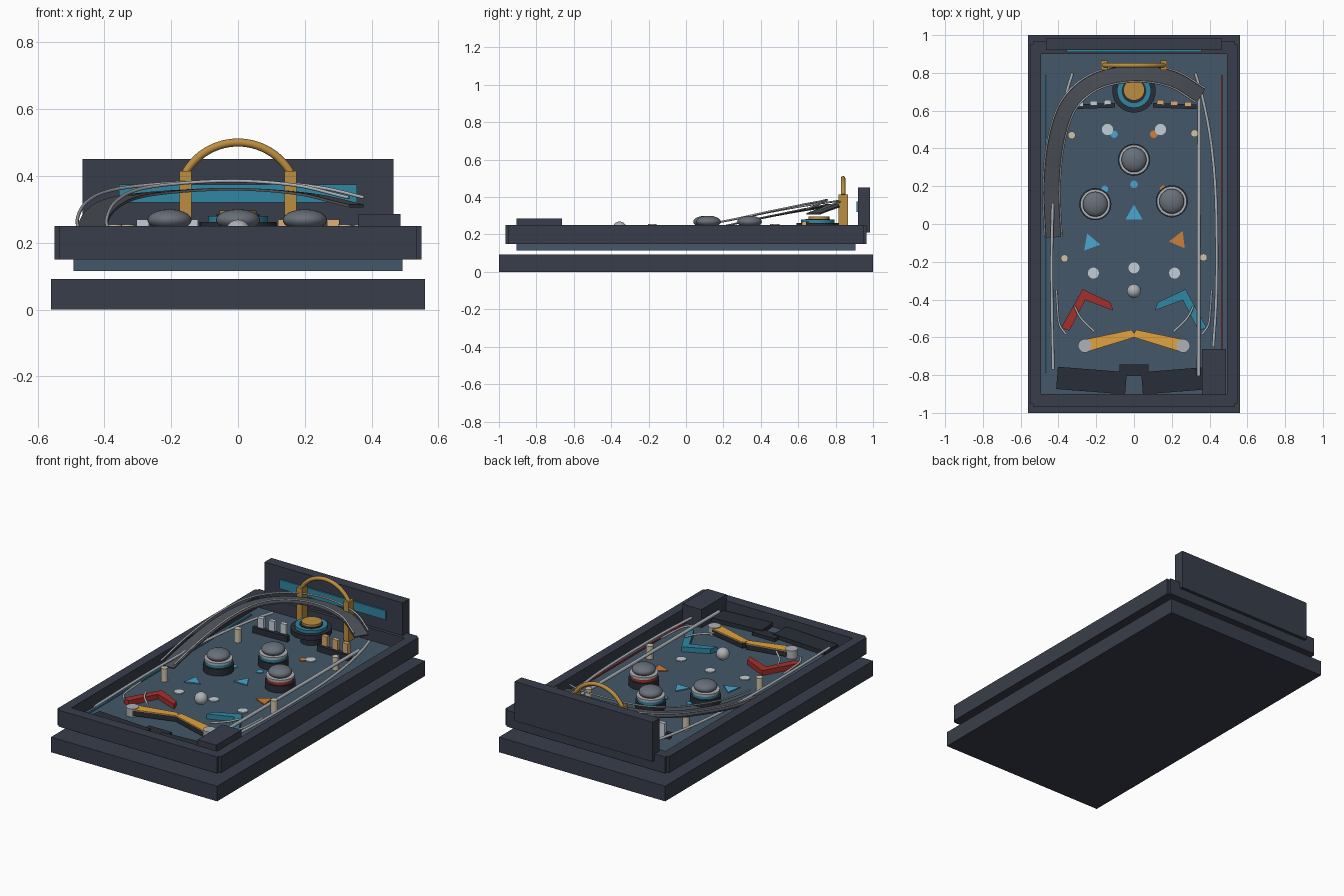
import bpy, bmesh, math
from mathutils import Vector, Matrix

if "Cube" in bpy.data.objects:
    bpy.data.objects.remove(bpy.data.objects["Cube"])

COL = dict(dark=(.04, .048, .068), black=(.022, .027, .038), field=(.058, .095, .14), teal=(.03, .24, .36),
           blue=(.07, .38, .63), gold=(.5, .27, .05), amber=(.75, .36, .05), orange=(.62, .21, .04),
           peach=(.72, .42, .18), white=(.56, .62, .68), silver=(.42, .44, .47), steel=(.14, .16, .19),
           red=(.38, .03, .025), cream=(.62, .54, .4), ramp=(.075, .085, .1))
MATS = {}
for k, c in COL.items():
    MATS[k] = bpy.data.materials.new(k)
    MATS[k].diffuse_color = (*c, 1)
Z = 0.175  # playfield surface


def finish(name, bm, mat, smooth=False):
    bmesh.ops.recalc_face_normals(bm, faces=bm.faces)
    me = bpy.data.meshes.new(name)
    bm.to_mesh(me)
    bm.free()
    me.materials.append(MATS[mat])
    ob = bpy.data.objects.new(name, me)
    bpy.context.collection.objects.link(ob)
    if smooth:
        bpy.context.view_layer.objects.active = ob
        ob.select_set(True)
        bpy.ops.object.shade_smooth_by_angle(angle=math.radians(40))
        ob.select_set(False)
    return ob


def box(name, x0, x1, y0, y1, z0, z1, mat, rot=0):
    bm = bmesh.new()
    m = (Matrix.Translation(((x0 + x1) / 2, (y0 + y1) / 2, (z0 + z1) / 2)) @ Matrix.Rotation(math.radians(rot), 4, 'Z')
         @ Matrix.Diagonal((x1 - x0, y1 - y0, z1 - z0, 1)))
    bmesh.ops.create_cube(bm, size=1, matrix=m)
    return finish(name, bm, mat)


def disc(name, x, y, r, z0, z1, mat, n=32):
    bm = bmesh.new()
    bmesh.ops.create_cone(bm, cap_ends=True, segments=n, radius1=r, radius2=r, depth=z1 - z0,
                          matrix=Matrix.Translation((x, y, (z0 + z1) / 2)))
    return finish(name, bm, mat, True)


def ball(name, x, y, z, r, h, mat):
    bm = bmesh.new()
    bmesh.ops.create_uvsphere(bm, u_segments=32, v_segments=16, radius=1,
                              matrix=Matrix.Translation((x, y, z)) @ Matrix.Diagonal((r, r, h, 1)))
    return finish(name, bm, mat, True)


def prism(name, pts, z0, z1, mat):
    bm = bmesh.new()
    f = bm.faces.new([bm.verts.new((x, y, z0)) for x, y in pts])
    g = bmesh.ops.extrude_face_region(bm, geom=[f], use_keep_orig=True)['geom']
    bmesh.ops.translate(bm, vec=(0, 0, z1 - z0), verts=[v for v in g if isinstance(v, bmesh.types.BMVert)])
    return finish(name, bm, mat)


def spline(pts, n=8):
    """Catmull-Rom samples through the points"""
    p = [Vector(q) for q in pts]
    p = [2 * p[0] - p[1]] + p + [2 * p[-1] - p[-2]]
    out = []
    for a, b, c, d in zip(p, p[1:], p[2:], p[3:]):
        for i in range(n):
            t = i / n
            out.append(.5 * (2 * b + (c - a) * t + (2 * a - 5 * b + 4 * c - d) * t * t + (3 * b - a - 3 * c + d) * t ** 3))
    return out + [p[-2]]


def sweep(name, path, profile, mat):
    """Sweep a closed (side, up) profile along a path"""
    bm = bmesh.new()
    rings = []
    for i, p in enumerate(path):
        t = (path[min(i + 1, len(path) - 1)] - path[max(i - 1, 0)]).normalized()
        s = t.cross(Vector((0, 0, 1))).normalized() if abs(t.z) < .99 else Vector((0, 1, 0))
        u = s.cross(t)
        rings.append([bm.verts.new(p + s * a + u * b) for a, b in profile])
    n = len(profile)
    for r, q in zip(rings, rings[1:]):
        for j in range(n):
            bm.faces.new((r[j], r[(j + 1) % n], q[(j + 1) % n], q[j]))
    bm.faces.new(rings[0])
    bm.faces.new(rings[-1])
    return finish(name, bm, mat, True)


def circle(r, n=16):
    return [(r * math.cos(2 * math.pi * i / n), r * math.sin(2 * math.pi * i / n)) for i in range(n)]


# cabinet: base slab, playfield, rim walls, backboard
box('base_slab', -.56, .56, -1, 1, 0, .092, 'dark')
box('playfield', -.492, .492, -.905, .905, .115, Z, 'field')
for s, n in ((-1, 'left'), (1, 'right')):
    box(n + '_wall', *sorted((s * .492, s * .55)), -.95, .95, .15, .25, 'dark')
box('front_wall', -.535, .535, -.965, -.9, .15, .25, 'dark')
box('back_wall', -.535, .535, .9, .965, .15, .25, 'dark')
box('backboard', -.465, .465, .92, .985, .21, .45, 'dark')
box('backboard_panel', -.357, .357, .911, .925, .32, .375, 'teal')
box('plunger_cover', .36, .487, -.905, -.663, Z, .286, 'dark')
box('left_lane_strip', -.468, -.46, -.79, .79, Z, Z + .008, 'teal')
box('right_lane_strip', .46, .468, -.67, .79, Z, Z + .008, 'red')

# apron at the drain
for s, n in ((-1, 'left'), (1, 'right')):
    box(n + '_apron', *sorted((s * .042, s * .408)), -.888, -.77, Z, .2, 'black', s * 4.5)
box('apron_centre', -.077, .077, -.805, -.745, Z, .195, 'black')

# gold arch
for s in (-1, 1):
    box('arch_post', s * .157 - .018, s * .157 + .018, .815, .865, Z, .415, 'gold')
R, half = .182, math.asin(.157 / .182)
arch = [Vector((R * math.sin(half * k / 16), .84, .318 + R * math.cos(half * k / 16))) for k in range(-16, 17)]
sweep('arch_hoop', arch, circle(.012), 'gold')

# round saucer target
disc('saucer_base', 0, .705, .115, .232, .262, 'black', 48)
disc('saucer_stem', 0, .705, .06, Z, .235, 'black')
disc('saucer_ring', 0, .705, .09, .26, .28, 'teal', 48)
disc('saucer_inner', 0, .705, .065, .27, .284, 'black', 48)
disc('saucer_cap', 0, .71, .056, .27, .297, 'gold', 40)

# pop bumpers
for x, y, c in ((0, .34, 'teal'), (-.205, .105, 'teal'), (.2, .12, 'red')):
    disc('bumper_base', x, y, .085, Z, .217, 'black', 40)
    disc('bumper_band', x, y, .075, .215, .238, c, 40)
    disc('bumper_ring', x, y, .079, .236, .25, 'silver', 40)
    ball('bumper_dome', x, y, .268, .066, .032, 'steel')

# drop target banks
for s, c in ((-1, 'white'), (1, 'peach')):
    box('target_bar', *sorted((s * .1, s * .33)), .612, .636, Z, .21, 'black', -s * 2)
    for i in range(3):
        x = s * (.14 + .073 * i)
        box('drop_target', x - .019, x + .019, .632 - .005 * i, .656 - .005 * i, Z, .27, c, -s * 4)

# playfield inserts
for x, y, r, c in ((-.14, .5, .03, 'white'), (.14, .5, .03, 'white'), (-.105, .475, .019, 'blue'),
                   (.105, .475, .02, 'orange'), (0, .21, .02, 'blue'), (-.155, .185, .018, 'blue'),
                   (.155, .185, .018, 'orange'), (-.215, -.26, .029, 'white'), (.215, -.26, .029, 'white'),
                   (0, -.232, .029, 'white')):
    disc('light_insert', x, y, r, Z, Z + .006, c, 24)
for x, y, a, c in ((0, .05, 90, 'blue'), (-.23, -.1, 110, 'blue'), (.237, -.086, 67, 'orange')):
    prism('arrow_insert', [(x + .053 * math.cos(math.radians(a + k)), y + .053 * math.sin(math.radians(a + k)))
                           for k in (0, 120, 240)], Z, Z + .006, c)
for x, y in ((-.33, .47), (.32, .48), (-.368, -.182), (.368, -.177)):
    disc('rubber_post', x, y, .02, Z, .255, 'cream', 20)
ball('steel_ball', 0, -.355, .232, .037, .037, 'silver')

# slingshots, flippers and wire guides, mirrored
for s, c, n in ((-1, 'red', 'left'), (1, 'teal', 'right')):
    pts = [(.125, -.415), (.272, -.345), (.385, -.548), (.342, -.565), (.258, -.402), (.11, -.458)]
    prism(n + '_slingshot', [(s * x, y) for x, y in pts], Z, .205, c)
    d = Vector((-.249, .075)).normalized()
    p = Vector((-d.y, d.x))
    a, b = Vector((.26, -.645)), Vector((.006, -.58))
    fl = [a + p * .034 - d * .01, a - p * .034 - d * .01, b - p * .021, b + d * .006, b + p * .021]
    fl = [(s * q.x, q.y) for q in fl]
    prism(n + '_flipper_body', fl, .183, .214, 'black')
    prism(n + '_flipper_top', fl, .214, .22, 'amber')
    disc(n + '_flipper_pivot', s * .26, -.645, .036, Z, .224, 'silver')
    for w in ([(.41, -.35), (.405, -.44), (.395, -.53), (.36, -.585)], [(.315, -.435), (.28, -.5), (.21, -.57)]):
        sweep(n + '_inlane_guide', spline([(s * x, y, .22) for x, y in w]), circle(.006), 'silver')

# outer guide rails
sweep('shooter_lane_rail', [Vector((.342, -.805, .225)), Vector((.345, .67, .225))], circle(.01), 'silver')
right = [(.325, .8), (.365, .66), (.405, .45), (.43, .2), (.438, -.1), (.435, -.4), (.42, -.65)]
left = [(-.325, .8), (-.36, .68), (-.4, .45), (-.425, .2), (-.435, -.1), (-.435, -.4), (-.428, -.77)]
for n, pts in (('right', right), ('left', left)):
    sweep(n + '_guide_rail', spline([(x, y, .225) for x, y in pts]), circle(.008), 'silver')

# raised ramp with wire edges
mid = spline([(-.427, -.07, .2), (-.437, .2, .245), (-.41, .45, .297), (-.34, .64, .333), (-.2, .757, .352),
              (0, .798, .36), (.2, .77, .345), (.355, .68, .31)], 7)
sweep('ramp_floor', mid, [(-.042, -.004), (.042, -.004), (.042, .004), (-.042, .004)], 'ramp')
for s, n in ((-1, 'outer'), (1, 'inner')):
    wire = []
    for i, q in enumerate(mid):
        t = mid[min(i + 1, len(mid) - 1)] - mid[max(i - 1, 0)]
        side = t.cross(Vector((0, 0, 1))).normalized()
        wire.append(q + side * .044 * s + Vector((0, 0, .025)))
    sweep(n + '_ramp_wire', wire, circle(.005), 'silver')

for m in bpy.data.materials:
    if m.users and not m.is_grease_pencil:
        m.use_nodes = True
        m.node_tree.nodes["Principled BSDF"].inputs["Base Color"].default_value = m.diffuse_color
